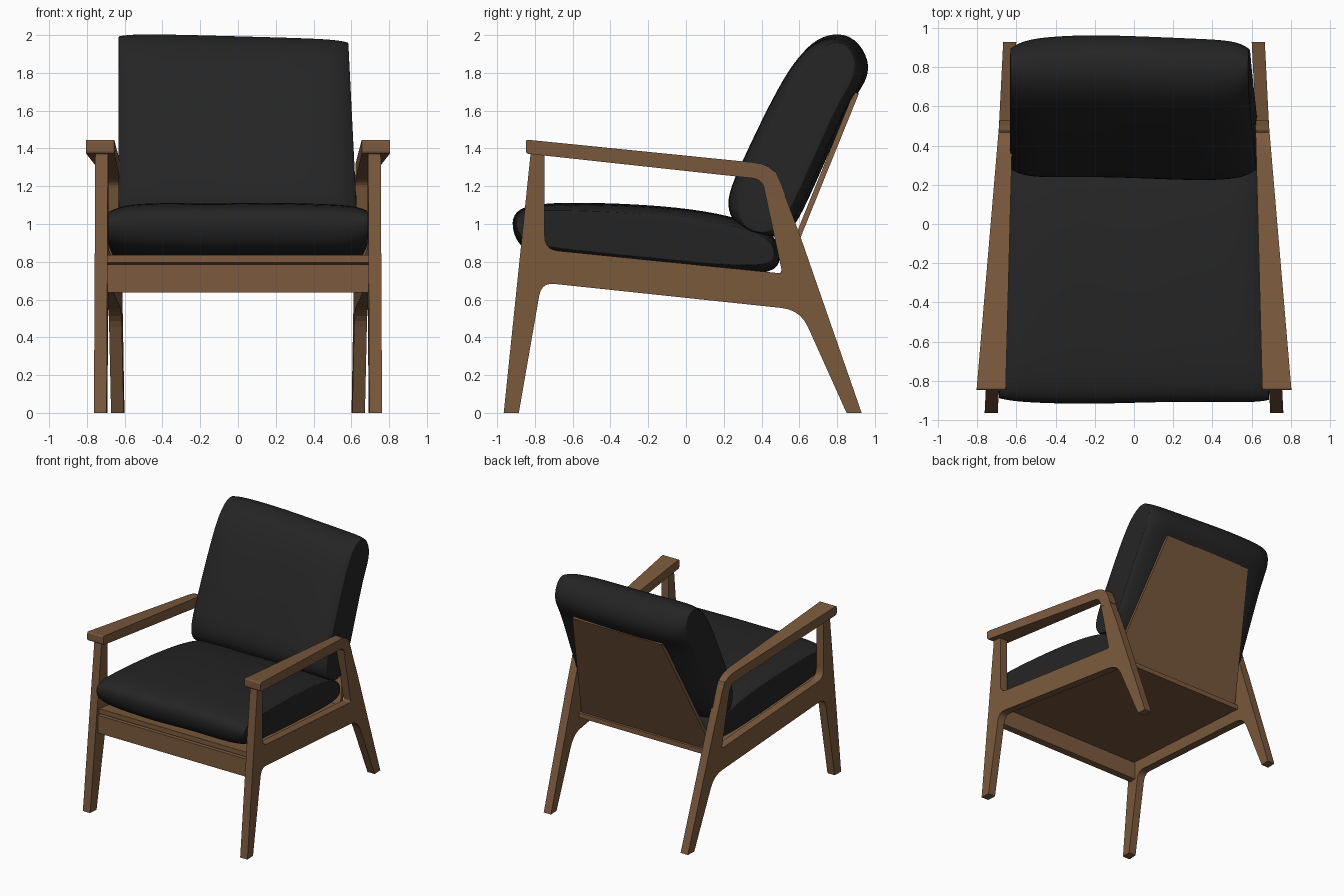
import bpy, bmesh, math
from mathutils import Vector

cube = bpy.data.objects.get("Cube")
if cube:
    bpy.data.objects.remove(cube, do_unlink=True)


def material(name, rgb):
    mat = bpy.data.materials.new(name)
    mat.use_nodes = True
    mat.diffuse_color = (*rgb, 1)
    bsdf = mat.node_tree.nodes["Principled BSDF"]
    bsdf.inputs["Base Color"].default_value = (*rgb, 1)
    bsdf.inputs["Roughness"].default_value = 0.7
    return mat


wood = material("walnut_wood", (0.2, 0.102, 0.047))
fabric = material("charcoal_fabric", (0.018, 0.018, 0.018))


def finish(bm, name, mat):
    bmesh.ops.recalc_face_normals(bm, faces=bm.faces)
    mesh = bpy.data.meshes.new(name)
    bm.to_mesh(mesh)
    bm.free()
    mesh.materials.append(mat)
    obj = bpy.data.objects.new(name, mesh)
    bpy.context.collection.objects.link(obj)
    return obj


def rounded(corners, steps=5):
    """Outline in (y, z) whose corners are cut back by a radius and curved."""
    out = []
    for i, (y, z, r) in enumerate(corners):
        p = Vector((y, z))
        if not r:
            out.append(p)
            continue
        a = p + (Vector(corners[i - 1][:2]) - p).normalized() * r
        b = p + (Vector(corners[(i + 1) % len(corners)][:2]) - p).normalized() * r
        for k in range(steps + 1):
            t = k / steps
            out.append(a * (1 - t) ** 2 + p * 2 * t * (1 - t) + b * t * t)
    return out


def prism(name, corners, low, high):
    """Side outline spanned between two x limits that depend on y and z."""
    bm = bmesh.new()
    pts = rounded(corners)
    a = [bm.verts.new((low(*p), *p)) for p in pts]
    b = [bm.verts.new((high(*p), *p)) for p in pts]
    bm.faces.new(a)
    bm.faces.new(b[::-1])
    for i in range(len(pts)):
        bm.faces.new((a[i - 1], a[i], b[i], b[i - 1]))
    return finish(bm, name, wood)


# Plan taper of the side frames and armrests
def inner(y, z=0):
    return 0.695 - 0.05 * (y + 0.95)


def outer(y, z=0):
    return inner(y) + 0.067


def arm_inner(y, z=0):
    return 0.655 - 0.026 * (y + 0.84)


def arm_outer(y, z=0):
    return 0.8 - 0.085 * (y + 0.8)


frame_outline = [
    (-0.965, 0, 0), (-0.82, 1.4, 0), (-0.748, 1.4, 0), (-0.748, 0.865, 0.07),
    (0.51, 0.738, 0.02), (0.4, 1.25, 0), (0.475, 1.28, 0), (0.6, 0.95, 0),
    (0.93, 0, 0), (0.85, 0, 0), (0.605, 0.545, 0.1), (-0.765, 0.69, 0.07),
    (-0.885, 0, 0)]
arm_outline = [
    (-0.848, 1.447, 0.015), (0.465, 1.315, 0.1), (0.528, 1.15, 0),
    (0.425, 1.15, 0), (0.402, 1.237, 0.05), (-0.848, 1.373, 0.015)]

# Side frames (legs, rail and rear post) with their armrests
for side, s in (("left", 1), ("right", -1)):
    prism(side + "_side_frame", frame_outline,
          lambda y, z: s * inner(y), lambda y, z: s * outer(y))
    prism(side + "_armrest", arm_outline,
          lambda y, z: s * arm_inner(y), lambda y, z: s * arm_outer(y))


def across(name, corners, half):
    prism(name, [(*c, 0) for c in corners], lambda y, z: -half(y, z), half)


# Front rail, seat board and tapered back panel
across("front_rail", [(-0.87, 0.637), (-0.87, 0.785), (-0.81, 0.785), (-0.81, 0.637)], inner)
across("seat_board", [(-0.855, 0.795), (-0.855, 0.835), (0.53, 0.695), (0.53, 0.655)], inner)
across("back_panel", [(0.475, 0.68), (0.888, 1.7), (0.915, 1.69), (0.502, 0.67)],
       lambda y, z: 0.615 - 0.2 * (z - 0.68))


def cushion(name, profile, axis, half, thin, sag):
    """Loft a side profile across the width, thinning it towards both ends."""
    bm = bmesh.new()
    pts = [Vector(p) for p in profile]
    centre = sum(pts, Vector((0, 0))) / len(pts)
    u = Vector(axis).normalized()
    v = Vector((-u.y, u.x))
    rings = []
    for t in (-1, -0.985, -0.93, -0.8, -0.5, -0.2, 0.2, 0.5, 0.8, 0.93, 0.985, 1):
        edge = abs(t) ** 10
        ring = []
        for p in pts:
            d = p - centre
            q = centre + u * d.dot(u) * (1 - 0.03 * edge) + v * d.dot(v) * (1 - thin * edge)
            q += sag(t, q)
            ring.append(bm.verts.new((t * half(t, *q), *q)))
        rings.append(ring)
    for a, b in zip(rings, rings[1:]):
        for i in range(len(pts)):
            bm.faces.new((a[i - 1], a[i], b[i], b[i - 1]))
    # Close each end with a smaller inset cap
    caps = [bm.faces.new(rings[0]), bm.faces.new(rings[-1])]
    bmesh.ops.inset_individual(bm, faces=caps, thickness=0.04)
    obj = finish(bm, name, fabric)
    obj.modifiers.new("soft", "SUBSURF").levels = 2
    obj.modifiers["soft"].render_levels = 2
    for poly in obj.data.polygons:
        poly.use_smooth = True


# Seat cushion
cushion("seat_cushion",
        [(-0.89, 0.9), (-0.92, 0.99), (-0.905, 1.07), (-0.8, 1.11), (-0.5, 1.112),
         (-0.2, 1.1), (0.1, 1.07), (0.35, 1.01), (0.48, 0.93), (0.5, 0.82),
         (0.47, 0.735), (0.2, 0.735), (-0.2, 0.775), (-0.6, 0.815), (-0.82, 0.845)],
        (1, -0.1), lambda t, y, z: inner(y) - 0.002, 0.3,
        lambda t, q: Vector((0.006 * math.sin(4 * t), 0.004 * math.sin(7 * t))))

# Back cushion, a little lower and narrower at its upper left corner
cushion("back_cushion",
        [(0.225, 1.16), (0.23, 1.05), (0.3, 0.965), (0.42, 0.925), (0.53, 0.94),
         (0.6, 1.04), (0.74, 1.36), (0.87, 1.66), (0.95, 1.76), (0.965, 1.87),
         (0.89, 1.99), (0.78, 2.015), (0.66, 1.97), (0.55, 1.84), (0.42, 1.59),
         (0.3, 1.33)],
        (0.43, 1), lambda t, y, z: 0.632 - (0.025 + 0.025 * t) * (z - 1), 0.3,
        lambda t, q: Vector((0.01 * math.cos(3 * t + 1), -0.016 * (t + 0.6) * (q.y - 0.95))))
